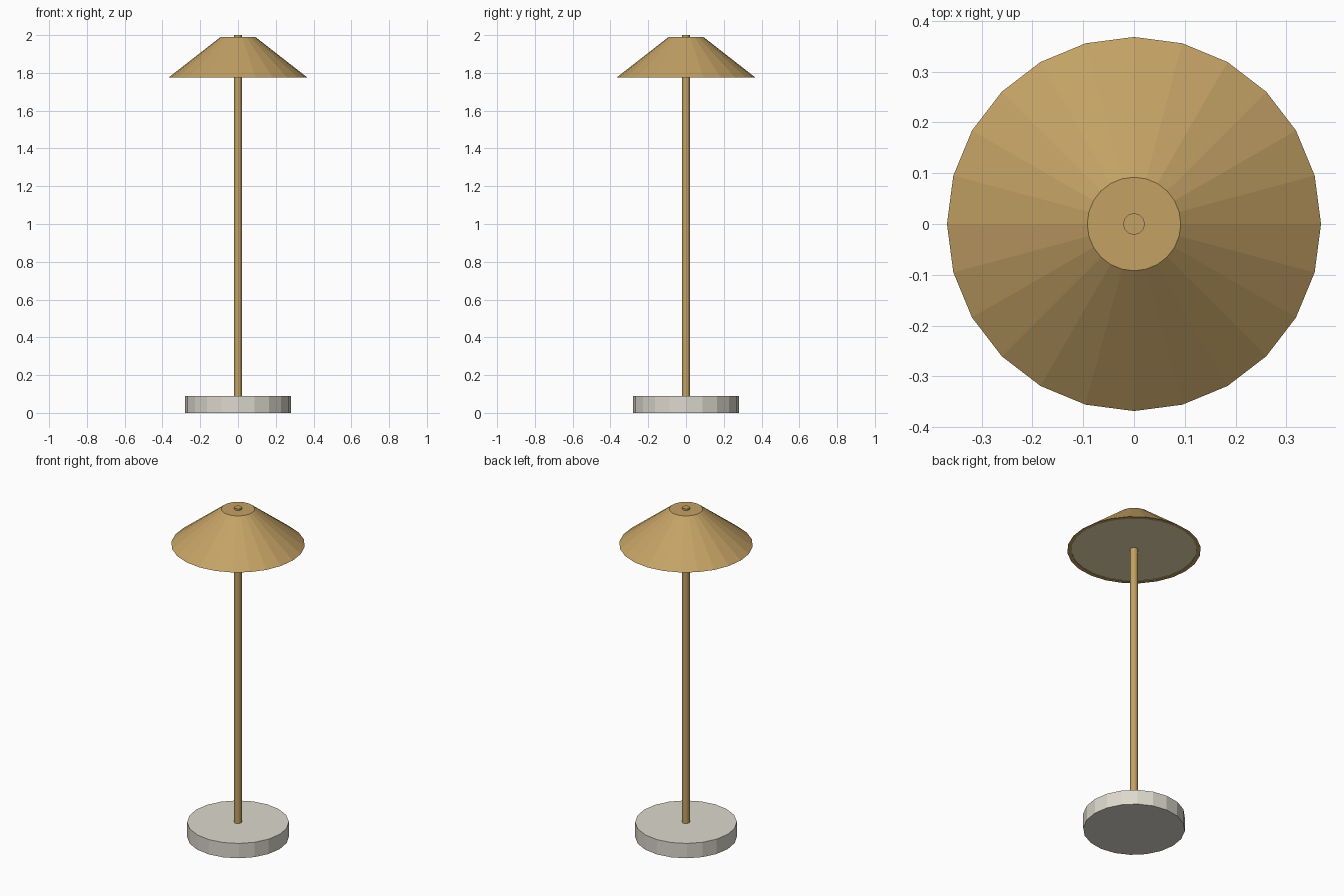
import bpy, math

if "Cube" in bpy.data.objects:
    bpy.data.objects.remove(bpy.data.objects["Cube"])


def material(name, rgb):
    m = bpy.data.materials.new(name)
    m.diffuse_color = (*rgb, 1)
    m.use_nodes = True
    m.node_tree.nodes["Principled BSDF"].inputs["Base Color"].default_value = m.diffuse_color
    return m


def turned(name, profile, sides, mat):
    """Closed solid of revolution from (radius, z) points, flat faces."""
    verts, faces = [], []
    for r, z in profile:
        for i in range(sides):
            a = 2 * math.pi * i / sides
            verts.append((r * math.cos(a), r * math.sin(a), z))
    for k in range(len(profile) - 1):
        for i in range(sides):
            j = (i + 1) % sides
            faces.append((k * sides + i, k * sides + j,
                          (k + 1) * sides + j, (k + 1) * sides + i))
    last = (len(profile) - 1) * sides
    faces.append(tuple(reversed(range(sides))))
    faces.append(tuple(range(last, last + sides)))
    mesh = bpy.data.meshes.new(name)
    mesh.from_pydata(verts, [], faces)
    mesh.materials.append(mat)
    obj = bpy.data.objects.new(name, mesh)
    bpy.context.collection.objects.link(obj)
    return obj


brass = material("brass", (0.55, 0.36, 0.13))
stone = material("stone", (0.72, 0.69, 0.61))
glow = material("warm_diffuser", (0.85, 0.72, 0.45))

# Heavy round base
turned("base", [(0.28, 0), (0.28, 0.09)], 20, stone)

# Slim pole running through the shade
turned("pole", [(0.0215, 0.085), (0.0215, 2.0)], 12, brass)

# Conical shade with a thin lip underneath
turned("shade", [(0.345, 1.782), (0.345, 1.775), (0.368, 1.775), (0.092, 1.99)],
       24, brass)

# Pale diffuser set inside the lip
turned("diffuser", [(0.345, 1.778), (0.345, 1.79)], 24, glow)
